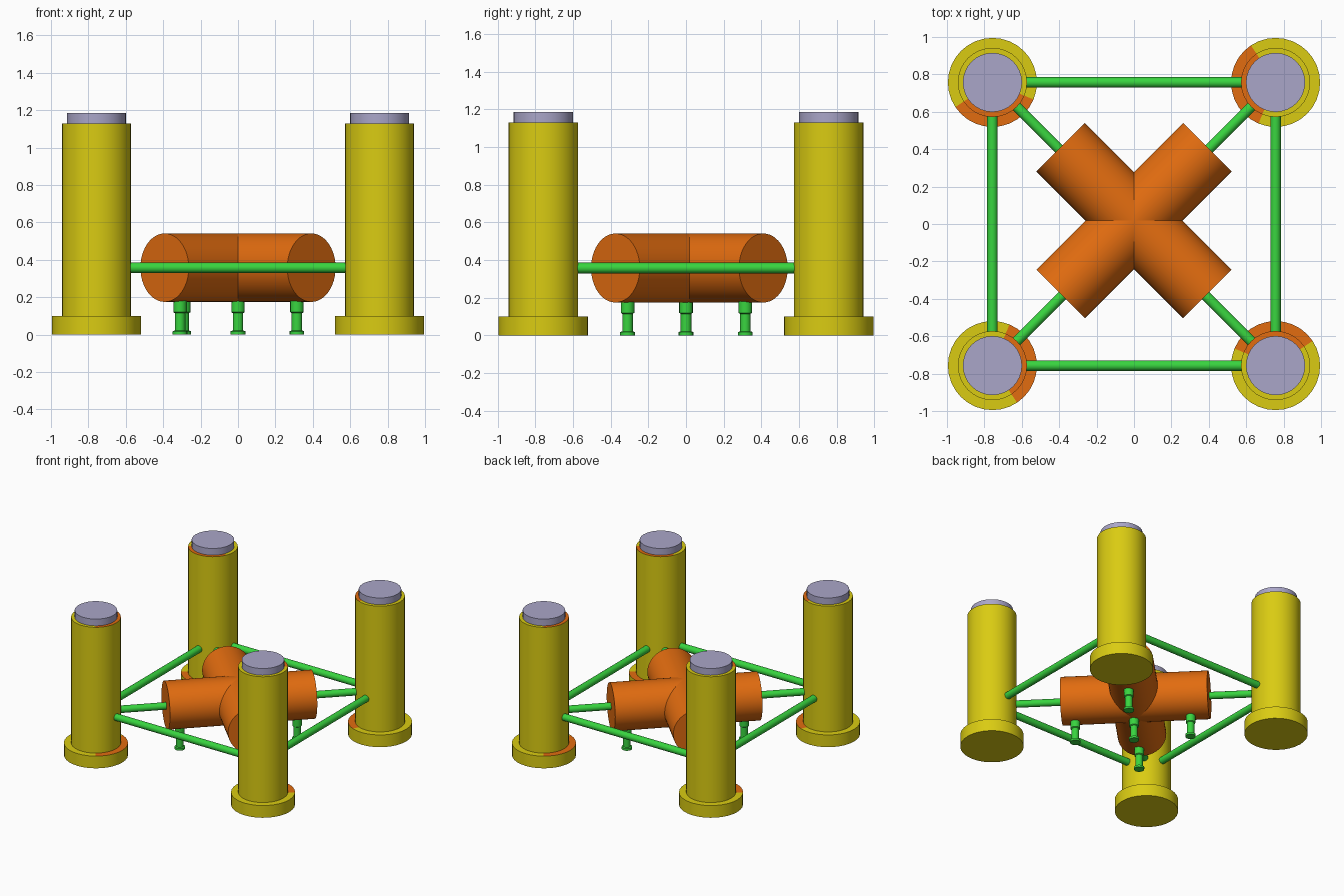
import bpy, bmesh, math
from mathutils import Vector

if "Cube" in bpy.data.objects:
    bpy.data.objects.remove(bpy.data.objects["Cube"])


def material(name, rgb):
    m = bpy.data.materials.new(name)
    m.diffuse_color = (*rgb, 1)
    m.use_nodes = True
    m.node_tree.nodes["Principled BSDF"].inputs["Base Color"].default_value = m.diffuse_color
    return m


YELLOW = material("yellow", (0.70, 0.60, 0.006))
ORANGE = material("orange", (0.76, 0.15, 0.005))
GREEN = material("green", (0.04, 0.66, 0.05))
GREY = material("lavender_grey", (0.40, 0.38, 0.58))


def finish(bm, name, mats):
    mesh = bpy.data.meshes.new(name)
    bmesh.ops.recalc_face_normals(bm, faces=bm.faces)
    bm.to_mesh(mesh)
    bm.free()
    for m in mats:
        mesh.materials.append(m)
    ob = bpy.data.objects.new(name, mesh)
    bpy.context.collection.objects.link(ob)
    bpy.ops.object.select_all(action='DESELECT')
    bpy.context.view_layer.objects.active = ob
    ob.select_set(True)
    bpy.ops.object.shade_smooth_by_angle(angle=math.radians(35))
    return ob


def lathe(name, profile, pos, mats, sides=32, paint=None):
    """Spin a closed (radius, z) profile about z; paint(face) picks a material."""
    bm = bmesh.new()
    rings = [[bm.verts.new((r * math.cos(2 * math.pi * i / sides),
                            r * math.sin(2 * math.pi * i / sides), z))
              for i in range(sides)] for r, z in profile]
    for a, b in zip(rings, rings[1:]):
        for i in range(sides):
            j = (i + 1) % sides
            bm.faces.new((a[i], a[j], b[j], b[i]))
    bm.faces.new(rings[0][::-1])
    bm.faces.new(rings[-1])
    bm.normal_update()
    if paint:
        for f in bm.faces:
            f.material_index = paint(f)
    ob = finish(bm, name, mats)
    ob.location = pos
    return ob


def rod(name, a, b, radius, mat, sides):
    """Cylinder from point a to point b."""
    a, b = Vector(a), Vector(b)
    half = (b - a).length / 2
    ob = lathe(name, [(radius, -half), (radius, half)], (a + b) / 2, [mat], sides)
    ob.rotation_euler = (b - a).to_track_quat('Z', 'Y').to_euler()
    return ob


C = 0.757        # column offset from the centre
AXIS_Z = 0.358   # height of hub and braces
corners = [(C, C), (-C, C), (-C, -C), (C, -C)]

# Corner columns: yellow, with an orange sector on the upward ledges facing inward
for k, (x, y) in enumerate(corners):
    start = 119 + 90 * k

    def inward_ledge(f, start=start):
        c = f.calc_center_median()
        ang = math.degrees(math.atan2(c.y, c.x))
        on_ledge = f.normal.z > 0.9 and len(f.verts) == 4
        return int(on_ledge and (ang - start) % 360 < 133)

    lathe(f"column_{k + 1}",
          [(0.238, 0), (0.238, 0.10), (0.185, 0.10), (0.185, 1.13), (0.15, 1.13)],
          (x, y, 0), [YELLOW, ORANGE], paint=inward_ledge)
    lathe(f"column_cap_{k + 1}", [(0.158, 1.12), (0.158, 1.185)], (x, y, 0), [GREY])

# Crossed hub pipes
h = 0.555 / math.sqrt(2)
for k, s in enumerate((1, -1)):
    rod(f"hub_pipe_{k + 1}", (-h, 0.018 - s * h, AXIS_Z), (h, 0.018 + s * h, AXIS_Z),
        0.183, ORANGE, 48)

# Braces: side rods between columns, diagonal rods to the hub
for k, (x, y) in enumerate(corners):
    nx, ny = corners[(k + 1) % 4]
    a, b = Vector((x, y, AXIS_Z)), Vector((nx, ny, AXIS_Z))
    d = (b - a).normalized() * 0.17
    rod(f"side_brace_{k + 1}", a + d, b - d, 0.028, GREEN, 16)
    rod(f"diagonal_brace_{k + 1}", (x * 0.83, y * 0.83, AXIS_Z),
        (x * 0.5, y * 0.5, AXIS_Z), 0.028, GREEN, 16)

# Small support legs under the hub
feet = [(0, 0), (0.315, 0.315), (-0.29, 0.315), (-0.31, -0.31), (0.315, -0.31)]
for k, (x, y) in enumerate(feet):
    lathe(f"hub_leg_{k + 1}",
          [(0.039, 0), (0.039, 0.018), (0.028, 0.022), (0.028, 0.115),
           (0.036, 0.12), (0.036, 0.20)], (x, y, 0), [GREEN], 16)
